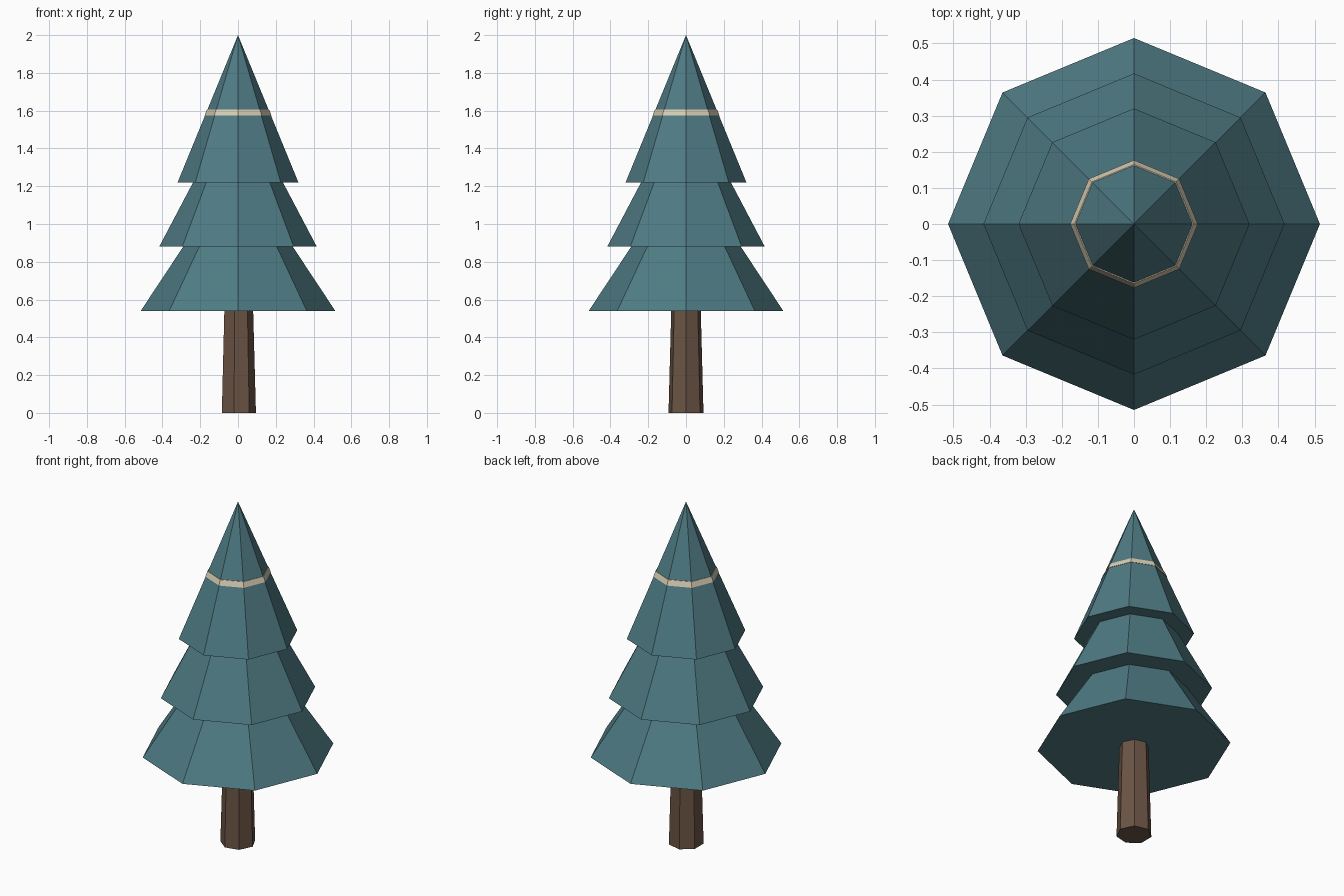
import bpy
import bmesh
from math import cos, sin, tau

if "Cube" in bpy.data.objects:
    bpy.data.objects.remove(bpy.data.objects["Cube"])


def material(name, rgb):
    mat = bpy.data.materials.new(name)
    mat.diffuse_color = (*rgb, 1)
    mat.use_nodes = True
    mat.node_tree.nodes["Principled BSDF"].inputs["Base Color"].default_value = mat.diffuse_color
    return mat


def lathe(name, profile, sides, mat):
    """Flat-faced closed solid from (radius, z) points, bottom to top; radius 0 makes a tip."""
    bm = bmesh.new()
    rings = []
    for r, z in profile:
        count = sides if r > 0 else 1
        rings.append([bm.verts.new((r * cos(tau * i / sides), r * sin(tau * i / sides), z))
                      for i in range(count)])
    for low, high in zip(rings, rings[1:]):
        for i in range(sides):
            j = (i + 1) % sides
            if len(high) == 1:
                bm.faces.new((low[i], low[j], high[0]))
            else:
                bm.faces.new((low[i], low[j], high[j], high[i]))
    for ring in (rings[0], rings[-1]):
        if len(ring) > 1:
            bm.faces.new(ring)
    bmesh.ops.recalc_face_normals(bm, faces=bm.faces)
    mesh = bpy.data.meshes.new(name)
    bm.to_mesh(mesh)
    bm.free()
    mesh.materials.append(mat)
    obj = bpy.data.objects.new(name, mesh)
    bpy.context.collection.objects.link(obj)
    return obj


needles = material("needles", (0.078, 0.198, 0.23))
bark = material("bark", (0.147, 0.089, 0.058))
cream = material("cream", (0.68, 0.61, 0.45))

# Seven-sided tapered trunk
lathe("trunk", [(0.095, 0), (0.08, 0.55)], 7, bark)

# Three stepped tiers of foliage, ending in a point
lathe("foliage", [(0.515, 0.54), (0.29, 0.88),
                  (0.417, 0.88), (0.238, 1.22),
                  (0.32, 1.22), (0, 2.0)], 8, needles)

# Thin pale band around the top tier
lathe("band", [(0.177, 1.575), (0.165, 1.605)], 8, cream)
